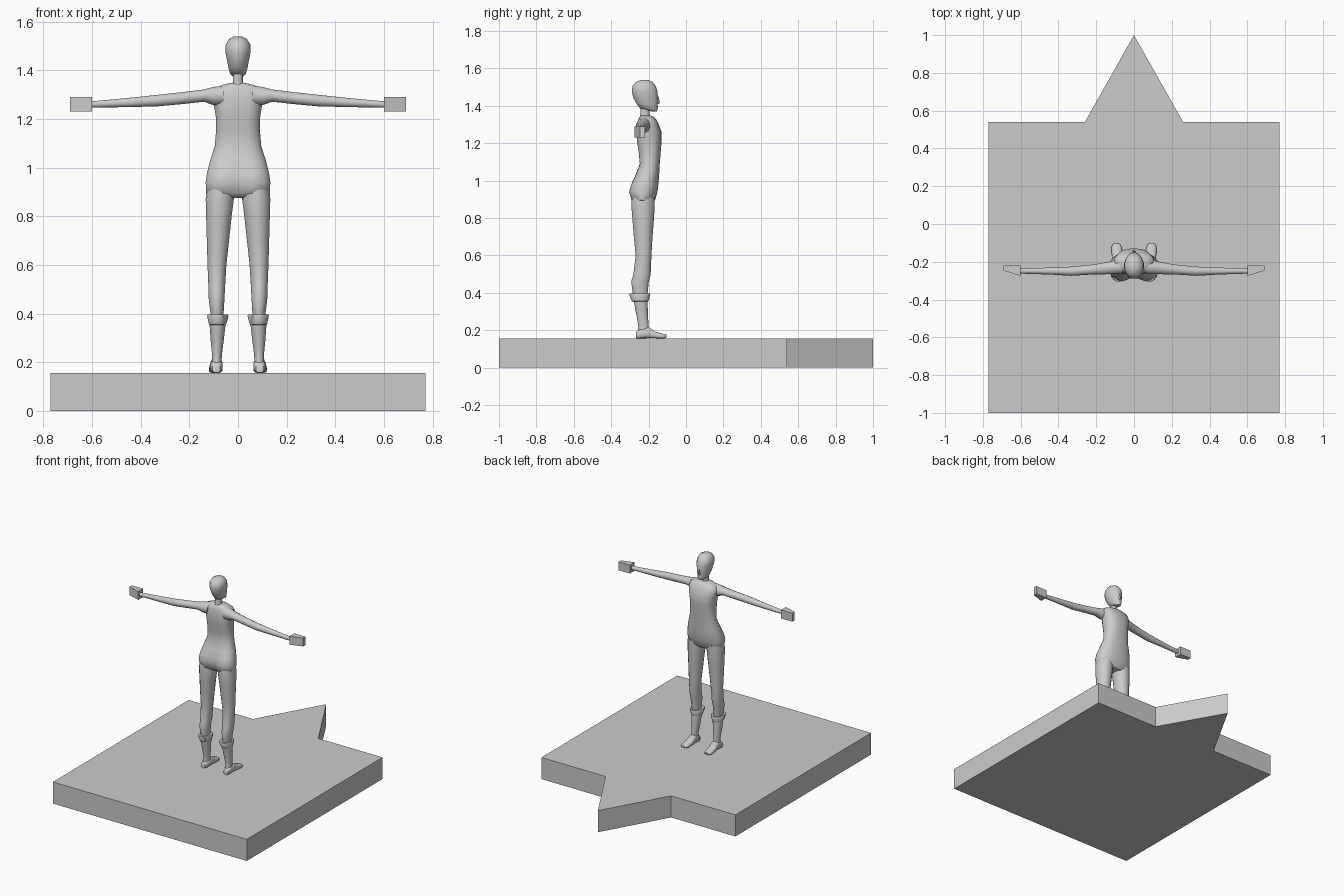
import bpy, bmesh, math

grey = bpy.data.materials.new("light_grey")
grey.diffuse_color = (0.6, 0.6, 0.6, 1)


def finish(name, bm, smooth=True, mirror=False):
    """Turn a bmesh into a named object."""
    bmesh.ops.recalc_face_normals(bm, faces=bm.faces)
    me = bpy.data.meshes.new(name)
    bm.to_mesh(me)
    bm.free()
    me.materials.append(grey)
    ob = bpy.data.objects.new(name, me)
    bpy.context.collection.objects.link(ob)
    if mirror:
        ob.modifiers.new("mirror", 'MIRROR').use_mirror_merge = False
    if smooth:
        bpy.ops.object.select_all(action='DESELECT')
        ob.select_set(True)
        bpy.context.view_layer.objects.active = ob
        bpy.ops.object.shade_smooth_by_angle(angle=math.radians(50))
    return ob


def loft(name, axis, rings, sides=16, power=2.0, mirror=False, shape=None):
    """Skin rounded rings (position, u0, u1, v0, v1) stacked along an axis."""
    bm = bmesh.new()
    loops = []
    for t, u0, u1, v0, v1 in rings:
        loop = []
        for i in range(sides):
            a = 2 * math.pi * (i + 0.5) / sides
            c, s = math.cos(a), math.sin(a)
            u = (u0 + u1) / 2 + (u1 - u0) / 2 * math.copysign(abs(c) ** (2 / power), c)
            v = (v0 + v1) / 2 + (v1 - v0) / 2 * math.copysign(abs(s) ** (2 / power), s)
            if shape:
                u, v = shape(t, u, v, s)
            loop.append(bm.verts.new({'z': (u, v, t), 'x': (t, u, v), 'y': (u, t, v)}[axis]))
        loops.append(loop)
    for a, b in zip(loops, loops[1:]):
        for i in range(sides):
            j = (i + 1) % sides
            bm.faces.new((a[i], a[j], b[j], b[i]))
    bm.faces.new(loops[0])
    bm.faces.new(loops[-1])
    return finish(name, bm, mirror=mirror)


def prism(name, outline, z0, z1, mirror=False):
    """Extrude a flat outline upward."""
    bm = bmesh.new()
    face = bm.faces.new([bm.verts.new((x, y, z0)) for x, y in outline])
    ext = bmesh.ops.extrude_face_region(bm, geom=[face])
    bmesh.ops.translate(bm, vec=(0, 0, z1 - z0),
                        verts=[g for g in ext['geom'] if isinstance(g, bmesh.types.BMVert)])
    return finish(name, bm, smooth=False, mirror=mirror)


# Base slab with a pointer showing the facing direction
prism("base", [(-.77, -1), (.77, -1), (.77, .54), (.26, .54), (0, 1), (-.26, .54), (-.77, .54)], 0, .155)


# Torso, with a crease at the back of the hips and along the spine
def crease(z, x, y, s):
    if s < 0:
        depth = .04 * math.exp(-((z - .93) / .06) ** 2) + .012 * math.exp(-((z - 1.2) / .1) ** 2)
        y += depth * math.exp(-(x / .03) ** 2)
    return x, y


loft("torso", 'z', [
    (.875, -.105, .105, -.27, -.18), (.895, -.132, .132, -.295, -.165),
    (.94, -.134, .134, -.31, -.152), (.98, -.128, .128, -.298, -.147),
    (1.03, -.115, .115, -.272, -.143), (1.09, -.096, .096, -.25, -.14),
    (1.15, -.091, .091, -.258, -.135), (1.21, -.092, .092, -.268, -.13),
    (1.26, -.1, .1, -.27, -.13), (1.3, -.108, .108, -.264, -.145),
    (1.325, -.1, .1, -.258, -.158), (1.34, -.065, .065, -.25, -.17),
    (1.348, -.03, .03, -.24, -.19)], sides=24, power=2.4, shape=crease)

# Neck
loft("neck", 'z', [(1.33, -.025, .025, -.25, -.19), (1.36, -.021, .021, -.245, -.195),
                   (1.42, -.021, .021, -.245, -.195)], sides=12)

# Head, longer at the chin
loft("head", 'z', [
    (1.37, -.018, .018, -.185, -.155), (1.385, -.033, .033, -.245, -.15),
    (1.41, -.04, .04, -.265, -.15), (1.44, -.046, .046, -.282, -.148),
    (1.475, -.053, .053, -.291, -.151), (1.505, -.052, .052, -.288, -.16),
    (1.528, -.038, .038, -.268, -.178), (1.538, -.018, .018, -.242, -.2)], sides=16)
loft("nose", 'z', [(1.41, -.008, .008, -.17, -.145), (1.418, -.009, .009, -.17, -.137),
                   (1.455, -.005, .005, -.17, -.148)], sides=8)

# Arms
loft("arms", 'x', [
    (.06, -.265, -.185, 1.255, 1.338), (.1, -.267, -.19, 1.255, 1.333),
    (.14, -.267, -.2, 1.27, 1.322), (.22, -.268, -.214, 1.261, 1.312),
    (.33, -.275, -.225, 1.251, 1.3), (.45, -.268, -.23, 1.248, 1.287),
    (.6, -.263, -.236, 1.246, 1.273)], sides=12, mirror=True)

# Block hands
prism("hands", [(.6, -.275), (.69, -.247), (.69, -.22), (.6, -.22)], 1.23, 1.29, mirror=True)

# Legs
loft("legs", 'z', [
    (.36, .063, .108, -.28, -.21), (.41, .058, .115, -.287, -.203),
    (.46, .055, .121, -.294, -.198), (.5, .053, .122, -.282, -.188),
    (.6, .047, .126, -.27, -.184), (.7, .036, .129, -.28, -.178),
    (.8, .025, .132, -.288, -.17), (.87, .016, .134, -.294, -.166),
    (.91, .014, .131, -.29, -.166)], mirror=True)

# Rolled boot cuffs
loft("boot_cuffs", 'z', [
    (.352, .062, .11, -.28, -.21), (.355, .048, .12, -.29, -.2),
    (.39, .038, .128, -.305, -.19), (.396, .042, .125, -.302, -.193),
    (.394, .06, .11, -.285, -.207)], mirror=True)

# Boot shafts
loft("boot_shafts", 'z', [
    (.165, .066, .112, -.264, -.2), (.2, .067, .108, -.258, -.198),
    (.23, .066, .107, -.256, -.2), (.29, .058, .113, -.268, -.203),
    (.36, .05, .118, -.28, -.205)], mirror=True)

# Feet
loft("boot_feet", 'y', [
    (-.267, .073, .106, .157, .19), (-.25, .064, .113, .155, .205),
    (-.2, .064, .113, .157, .217), (-.165, .063, .118, .157, .193),
    (-.125, .064, .12, .155, .182), (-.108, .072, .114, .158, .178),
    (-.103, .082, .104, .164, .175)], sides=12, power=3, mirror=True)
